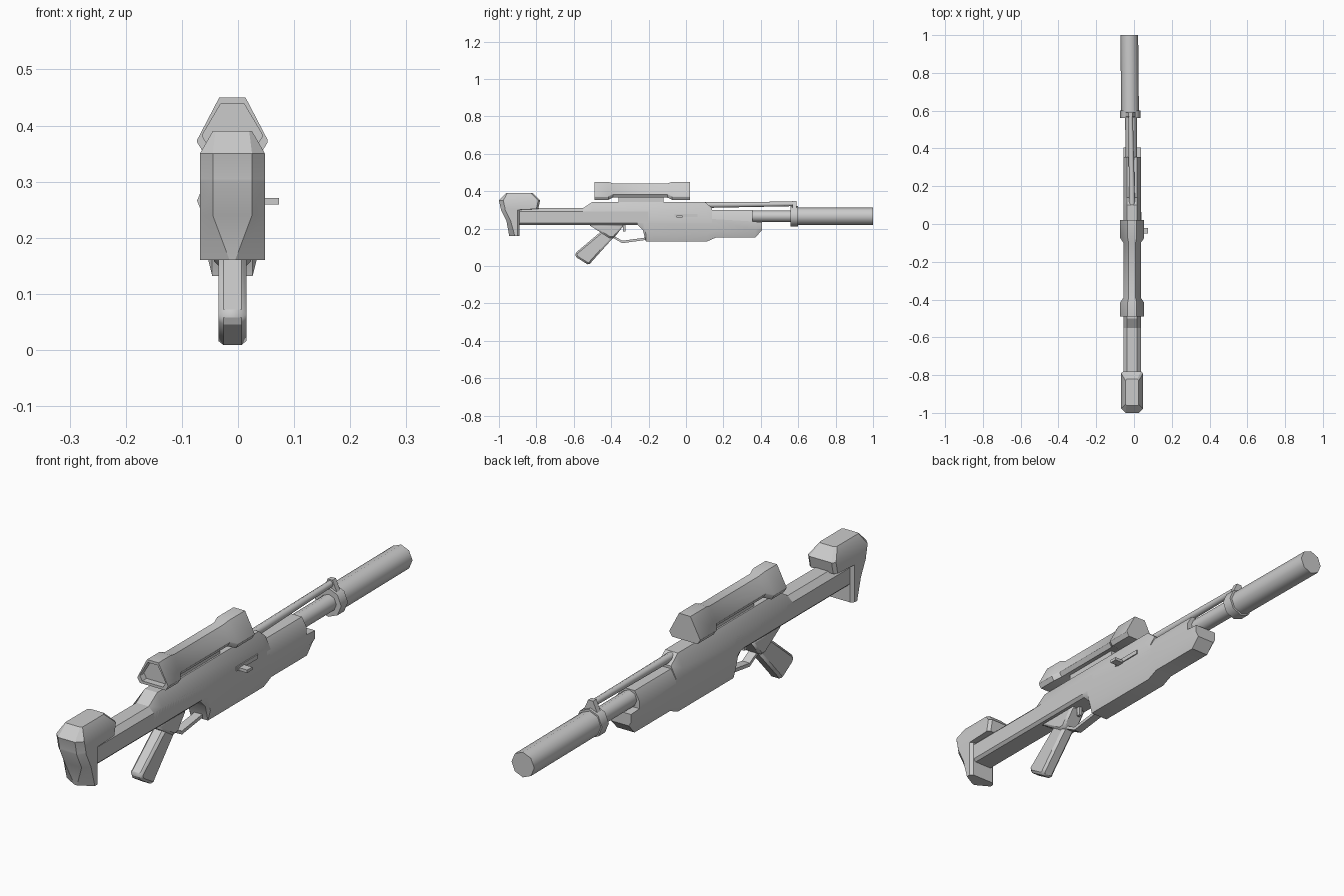
import bpy, bmesh, math

cube = bpy.data.objects.get("Cube")
if cube:
    bpy.data.objects.remove(cube, do_unlink=True)

# Shared measures of the body
MIDDLE = -.01
HALF = .046
BAR_LOW, BAR_HIGH = .22, .31
ROOF = .343
BELLY = .132
BORE = .266

grey = bpy.data.materials.new("plain grey")
grey.use_nodes = True
grey.diffuse_color = (.6, .6, .6, 1)
grey.node_tree.nodes["Principled BSDF"].inputs["Base Color"].default_value = grey.diffuse_color


def finish(name, bm, bevel=0, angle=32):
    bmesh.ops.recalc_face_normals(bm, faces=bm.faces)
    mesh = bpy.data.meshes.new(name)
    bm.to_mesh(mesh)
    bm.free()
    mesh.materials.append(grey)
    part = bpy.data.objects.new(name, mesh)
    bpy.context.collection.objects.link(part)
    if bevel:
        chamfer = part.modifiers.new("chamfer", "BEVEL")
        chamfer.width, chamfer.segments = bevel, 1
        chamfer.limit_method, chamfer.angle_limit = "ANGLE", math.radians(50)
    bpy.ops.object.select_all(action="DESELECT")
    part.select_set(True)
    bpy.context.view_layer.objects.active = part
    bpy.ops.object.shade_smooth_by_angle(angle=math.radians(angle))


def loft(name, rings, angle=32):
    """Skin a row of equal-sized rings and cap both ends."""
    bm = bmesh.new()
    rows = [[bm.verts.new(point) for point in ring] for ring in rings]
    count = len(rows[0])
    for near, far in zip(rows, rows[1:]):
        for i in range(count):
            j = (i + 1) % count
            bm.faces.new((near[i], near[j], far[j], far[i]))
    bm.faces.new(rows[0])
    bm.faces.new(rows[-1])
    finish(name, bm, angle=angle)


def mirrored(side):
    """Close a half outline of (x, other) pairs around the middle plane."""
    both = side + [(-x, other) for x, other in reversed(side)]
    return [(MIDDLE + x, other) for x, other in both]


def section(y, low, high, half=HALF, top=.026, bottom=.036, cut_top=.02, cut_bottom=.01):
    """Eight-sided upright cross-section with chamfered corners."""
    side = [(top, high), (half, high - cut_top), (half, low + cut_bottom), (bottom, low)]
    return [(x, y, z) for x, z in mirrored(side)]


def prism(name, outline, half, bevel=0, x=MIDDLE):
    """Extrude a side outline of (y, z) points across x."""
    bm = bmesh.new()
    face = bm.faces.new([bm.verts.new((x - half, y, z)) for y, z in outline])
    made = bmesh.ops.extrude_face_region(bm, geom=[face])["geom"]
    verts = [item for item in made if isinstance(item, bmesh.types.BMVert)]
    bmesh.ops.translate(bm, vec=(half + half, 0, 0), verts=verts)
    finish(name, bm, bevel)


def block(name, y, z, length, height, half, x=MIDDLE):
    """Plain box centred on y and z."""
    corners = [(y + a * length / 2, z + b * height / 2)
               for a, b in ((-1, -1), (1, -1), (1, 1), (-1, 1))]
    prism(name, corners, half, x=x)


def tube(name, start, end, sides=8):
    """Round part between two (x, y, z, radius) stations."""
    turn = math.tau / sides
    loft(name, [[(x + radius * math.cos(i * turn), y, z + radius * math.sin(i * turn))
                 for i in range(sides)] for x, y, z, radius in (start, end)], angle=50)


# Shoulder stock, skinned upwards, with a rear facet that narrows to a point
def stock_ring(z, rear, inner, half=.058, facet=.035):
    corner = half - facet
    side = [(facet, rear), (half, rear + min(corner, .03)), (half, inner - .01), (half * .8, inner)]
    return [(x, y, z) for x, y in mirrored(side)]


loft("shoulder_stock", [
    stock_ring(.16, -.945, -.89, facet=.005),
    stock_ring(.24, -.96, -.89),
    stock_ring(.3, -.99, -.89),
    stock_ring(.305, -.99, -.79),
    stock_ring(.35, -1, -.78),
    stock_ring(.39, -.96, -.82, half=.035, facet=.03)])

# Stock bar
loft("stock_bar", [section(y, BAR_LOW, BAR_HIGH) for y in (-.89, -.2)])

# Receiver, sloped at both ends
loft("receiver", [
    section(-.55, BAR_LOW, BAR_HIGH),
    section(-.5, BAR_LOW, ROOF, cut_top=.05),
    section(.1, BAR_LOW, ROOF, cut_top=.05),
    section(.14, BAR_LOW, BAR_HIGH, cut_top=.04)])


# Lower housing, stepping up to a slimmer fore-end
def housing_ring(y, low, high=.25, keel=.04):
    return section(y, low, high, top=HALF, cut_top=.005, cut_bottom=keel)


loft("lower_housing", [
    housing_ring(-.26, BAR_LOW, keel=.01),
    housing_ring(-.23, .19, keel=.03),
    housing_ring(-.215, BELLY),
    housing_ring(.115, BELLY),
    housing_ring(.16, BELLY + .02),
    housing_ring(.37, BELLY + .02, .237),
    housing_ring(.405, .19, .235, keel=.015)])

# Shroud around the barrel root
loft("barrel_shroud", [section(y, .2, .3, cut_top=.035) for y in (.12, .355)])

# Barrel group, drifting slightly to one side towards the muzzle
tube("barrel", (-.014, .34, BORE, .031), (-.016, .58, BORE, .031))
tube("gas_tube", (MIDDLE, .08, .326, .016), (-.018, .58, .332, .012))
tube("silencer", (-.021, .59, BORE, .047), (-.025, 1, BORE, .047))
tube("collar", (-.019, .56, BORE, .054), (-.019, .6, BORE, .054))


def sight_ring(z, half):
    return [(x + MIDDLE - .008, y, z) for x, y in
            ((-half, .57), (half, .57), (half, .59), (-half, .59))]


loft("front_sight", [sight_ring(BAR_HIGH - .02, .036), sight_ring(ROOF + .005, .01)])


# Scope: flared ends, slim middle, recessed eyepiece
def scope_ring(y, flare=0, inset=0):
    low = .366 - flare * .7 + inset
    high = .441 + flare / 2 - inset
    half = HALF + flare - inset
    return section(y, low, high, half, top=.018 + (flare - inset) / 3,
                   bottom=half - .01, cut_top=high - low - .02, cut_bottom=.016)


FLARE, RIM = .017, .01
loft("scope", [
    scope_ring(-.465, FLARE, RIM), scope_ring(-.49, FLARE, RIM),
    scope_ring(-.49, FLARE), scope_ring(-.415, FLARE), scope_ring(-.39),
    scope_ring(-.1), scope_ring(-.075, FLARE), scope_ring(.022, FLARE)])
block("scope_mount", y=-.24, z=.355, length=.24, height=.04, half=.02)

# Pistol grip and its root under the bar
prism("pistol_grip", [(-.43, .205), (-.595, .066), (-.585, .045), (-.518, .004),
                      (-.505, .022), (-.345, .2)], half=.025, bevel=.009)
prism("grip_root", [(-.52, BAR_LOW), (-.41, .15), (-.385, .15), (-.33, BAR_LOW)],
      half=.033, bevel=.008)

# Trigger guard strip: a bent path given an even thickness
guard = [(-.4, .155), (-.34, .122), (-.21, .14)]
prism("trigger_guard", guard + [(y, z + .013) for y, z in reversed(guard)], half=.016)
block("trigger", y=-.33, z=.205, length=.015, height=.04, half=.006)

# Bolt slot plate and handle on the left side
block("bolt_slot", y=0, z=.27, length=.125, height=.016, half=.004, x=MIDDLE + HALF)
block("bolt_handle", y=-.035, z=.265, length=.03, height=.011, half=.02, x=.053)
